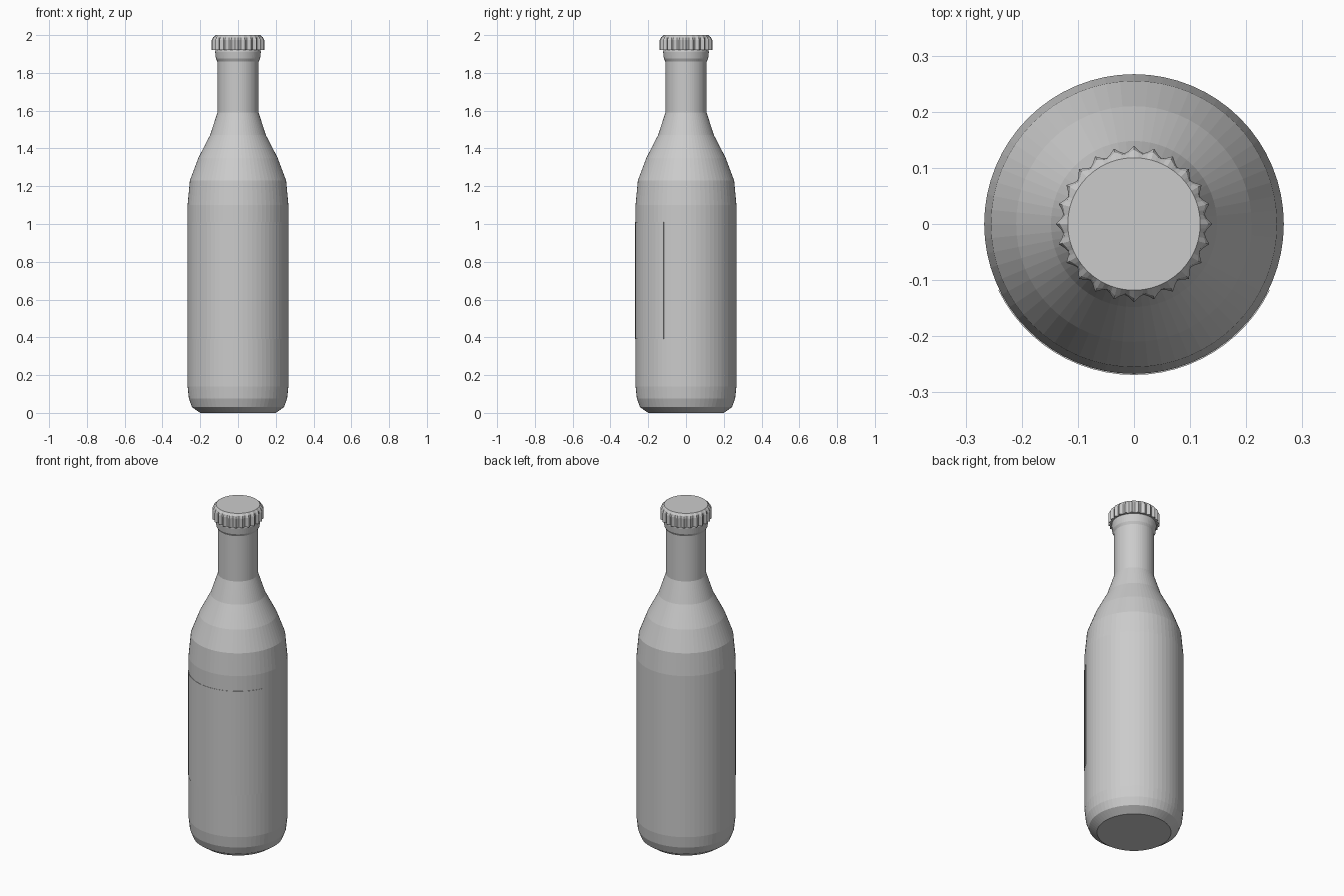
import bpy, bmesh, math

if "Cube" in bpy.data.objects:
    bpy.data.objects.remove(bpy.data.objects["Cube"])

SEG = 64
grey = bpy.data.materials.new("light_grey")
grey.diffuse_color = (0.6, 0.6, 0.6, 1)
grey.use_nodes = True
grey.node_tree.nodes["Principled BSDF"].inputs["Base Color"].default_value = grey.diffuse_color


def finish(name, bm):
    bmesh.ops.recalc_face_normals(bm, faces=bm.faces)
    me = bpy.data.meshes.new(name)
    bm.to_mesh(me)
    bm.free()
    me.materials.append(grey)
    ob = bpy.data.objects.new(name, me)
    bpy.context.collection.objects.link(ob)
    return ob


def skin(name, rings):
    """Closed solid through a stack of equal rings of points."""
    bm = bmesh.new()
    loops = [[bm.verts.new(p) for p in ring] for ring in rings]
    n = len(loops[0])
    for a, b in zip(loops, loops[1:]):
        for i in range(n):
            j = (i + 1) % n
            bm.faces.new((a[i], a[j], b[j], b[i]))
    bm.faces.new(loops[0][::-1])
    bm.faces.new(loops[-1])
    return finish(name, bm)


def circle(r, z):
    return [(r * math.cos(2 * math.pi * i / SEG),
             r * math.sin(2 * math.pi * i / SEG), z) for i in range(SEG)]


# Bottle: body, shoulder, neck and lip in one turned profile
profile = [(0.200, 0.0), (0.243, 0.03), (0.260, 0.075), (0.267, 0.14),
           (0.267, 1.10), (0.255, 1.23), (0.210, 1.35), (0.148, 1.47),
           (0.109, 1.59), (0.109, 1.86), (0.117, 1.875), (0.121, 1.91),
           (0.115, 1.95)]
skin("bottle", [circle(r, z) for r, z in profile])

# Crown cap: scalloped rim with a sharp ridge between each scallop
RIDGES = 24
offsets = [1.0, 0.35, 0.0, 0.35]


def scallop(r, depth, z):
    n = RIDGES * len(offsets)
    ring = []
    for i in range(n):
        rr = r + depth * offsets[i % len(offsets)]
        a = math.pi / 2 + 2 * math.pi * i / n
        ring.append((rr * math.cos(a), rr * math.sin(a), z))
    return ring


skin("bottle_cap", [scallop(0.127, 0.012, 1.92), scallop(0.127, 0.012, 1.975),
                    scallop(0.125, 0.007, 1.988), scallop(0.118, 0.0, 2.0)])

# Label: thin curved plate wrapped round the front
bm = bmesh.new()
STEPS, half = 24, math.radians(64)
cols = []
for i in range(STEPS + 1):
    a = -math.pi / 2 - half + 2 * half * i / STEPS
    cols.append([bm.verts.new((r * math.cos(a), r * math.sin(a), z))
                 for r, z in ((0.265, 0.39), (0.269, 0.39),
                              (0.269, 1.01), (0.265, 1.01))])
for a, b in zip(cols, cols[1:]):
    for k in range(4):
        m = (k + 1) % 4
        bm.faces.new((a[k], b[k], b[m], a[m]))
bm.faces.new(cols[0])
bm.faces.new(cols[-1][::-1])
finish("label", bm)
